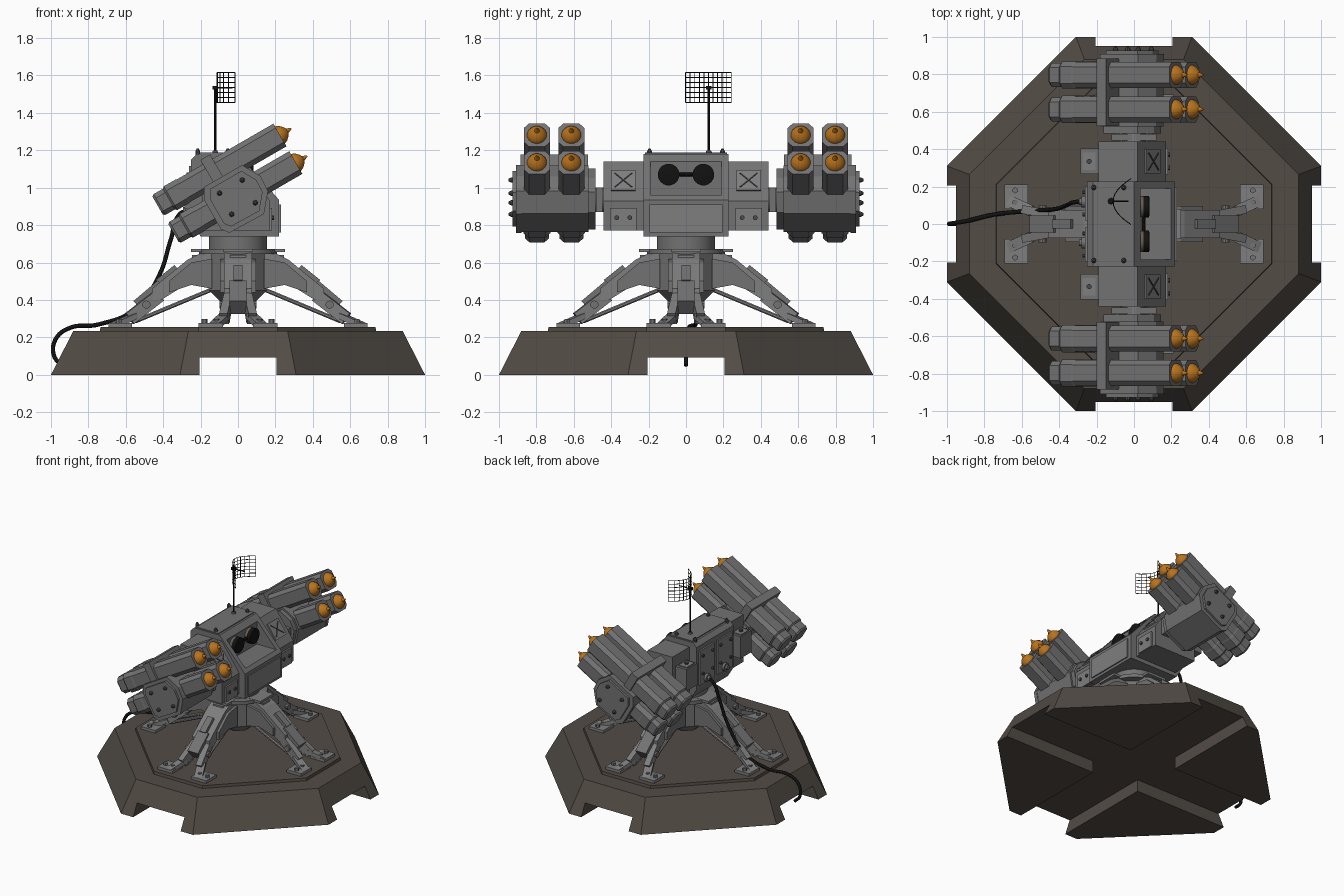
import bpy, bmesh, math
from mathutils import Matrix, Vector

if "Cube" in bpy.data.objects:
    bpy.data.objects.remove(bpy.data.objects["Cube"])

I = Matrix.Identity(4)

def material(name, rgb):
    m = bpy.data.materials.new(name)
    m.diffuse_color = (*rgb, 1)
    m.use_nodes = True
    m.node_tree.nodes["Principled BSDF"].inputs["Base Color"].default_value = m.diffuse_color
    return m

GREY = material("body grey", (.17, .17, .172))
LIGHT = material("light grey", (.21, .21, .213))
DARK = material("bolt grey", (.07, .07, .072))
BROWN = material("base brown", (.085, .072, .060))
BARREL = material("barrel brown", (.13, .105, .085))
ORANGE = material("orange", (.48, .17, .012))
BLACK = material("black", (.006, .006, .006))

def finish(name, bm, mat, M=I):
    bmesh.ops.transform(bm, matrix=M, verts=bm.verts)
    bmesh.ops.recalc_face_normals(bm, faces=bm.faces)
    me = bpy.data.meshes.new(name)
    bm.to_mesh(me)
    bm.free()
    me.materials.append(mat)
    ob = bpy.data.objects.new(name, me)
    bpy.context.collection.objects.link(ob)
    return ob

def loft(name, rings, mat, M=I):
    bm = bmesh.new()
    rows = [[bm.verts.new(p) for p in r] for r in rings]
    n = len(rows[0])
    for a, b in zip(rows, rows[1:]):
        for i in range(n):
            bm.faces.new((a[i], a[(i + 1) % n], b[(i + 1) % n], b[i]))
    bm.faces.new(rows[0])
    bm.faces.new(rows[-1])
    return finish(name, bm, mat, M)

def prism(name, pts, y0, y1, mat, M=I):
    return loft(name, [[(x, y, z) for x, z in pts] for y in (y0, y1)], mat, M)

def box(name, c, s, mat, M=I):
    bm = bmesh.new()
    bmesh.ops.create_cube(bm, size=1, matrix=Matrix.Translation(c) @ Matrix.Diagonal((*s, 1)))
    return finish(name, bm, mat, M)

def lathe(name, p0, direction, prof, mat, n=16, M=I):
    # prof: (distance along direction, radius)
    q = Vector(direction).to_track_quat('Z', 'Y')
    ring = lambda h, r: [Vector(p0) + q @ Vector((r * math.cos(t), r * math.sin(t), h))
                         for t in [(i + .5) * math.tau / n for i in range(n)]]
    ob = loft(name, [ring(h, r) for h, r in prof], mat, M)
    if n > 8:
        ob.data.shade_smooth()
        ob.data.set_sharp_from_angle(angle=math.radians(35))
    return ob

def rod(name, a, b, r, mat, n=12, M=I):
    d = Vector(b) - Vector(a)
    return lathe(name, a, d, [(0, r), (d.length, r)], mat, n, M)

def beam(name, a, b, w, h, mat, M=I):
    a, b = Vector(a), Vector(b)
    R = (b - a).to_track_quat('X', 'Z').to_matrix().to_4x4()
    return box(name, (0, 0, 0), ((b - a).length, w, h), mat, M @ Matrix.Translation((a + b) / 2) @ R)

def wires(name, paths, r, mat, smooth=False):
    cu = bpy.data.curves.new(name, 'CURVE')
    cu.dimensions = '3D'
    cu.bevel_depth, cu.bevel_resolution, cu.use_fill_caps = r, (2 if smooth else 0), True
    for pts in paths:
        s = cu.splines.new('BEZIER' if smooth else 'POLY')
        P = s.bezier_points if smooth else s.points
        P.add(len(pts) - 1)
        for q, p in zip(P, pts):
            if smooth:
                q.co, q.handle_left_type, q.handle_right_type = p, 'AUTO', 'AUTO'
            else:
                q.co = (*p, 1)
    cu.materials.append(mat)
    ob = bpy.data.objects.new(name, cu)
    bpy.context.collection.objects.link(ob)
    bpy.ops.object.select_all(action='DESELECT')
    ob.select_set(True)
    bpy.context.view_layer.objects.active = ob
    bpy.ops.object.convert(target='MESH')

def cut(ob, cutter):
    bpy.context.view_layer.objects.active = ob
    m = ob.modifiers.new("cut", 'BOOLEAN')
    m.operation, m.object, m.solver = 'DIFFERENCE', cutter, 'EXACT'
    bpy.ops.object.modifier_apply(modifier="cut")
    bpy.data.objects.remove(cutter)

# Octagonal base with cross channels underneath, and deck plate
def octagon(a, b, z):
    return [(a, -b, z), (a, b, z), (b, a, z), (-b, a, z), (-a, b, z), (-a, -b, z), (-b, -a, z), (b, -a, z)]

base = loft("base", [octagon(1, .31, 0), octagon(.88, .265, .235)], BROWN)
cut(base, box("channel_cutter_x", (0, 0, 0), (3, .41, .185), BROWN))
cut(base, box("channel_cutter_y", (0, 0, 0), (.41, 3, .185), BROWN))
loft("deck_plate", [octagon(.74, .21, .23), octagon(.735, .21, .256)], BROWN)

# Pedestal hub and turntable
lathe("hub", (0, 0, 0), (0, 0, 1), [(.39, .1), (.45, .165), (.65, .165)], GREY, 8)
lathe("hub_flange", (0, 0, 0), (0, 0, 1), [(.645, .21), (.672, .21)], GREY, 24)
lathe("turntable", (0, 0, 0), (0, 0, 1), [(.67, .155), (.745, .155)], GREY, 32)

# Four folding legs
for k in range(4):
    M = Matrix.Rotation(k * math.pi / 2, 4, 'Z')
    box("leg_cap", (.18, 0, .664), (.14, .16, .018), LIGHT, M)
    prism("leg_upper", [(.13, .65), (.2, .65), (.27, .615), (.46, .46), (.46, .40), (.41, .40), (.25, .5), (.13, .48)],
          -.075, .075, LIGHT, M)
    for s in (-1, 1):
        prism("leg_side_plate", [(.14, .62), (.25, .60), (.37, .5), (.37, .44), (.25, .48), (.14, .46)],
              s * .07, s * .095, GREY, M)
        beam("leg_prong", (.42, s * .045, .425), (.58, s * .075, .30), .045, .07, LIGHT, M)
        beam("leg_toe", (.55, s * .07, .315), (.67, s * .125, .262), .06, .03, LIGHT, M)
        rod("leg_strut", (.13, s * .03, .46), (.55, s * .055, .285), .012, LIGHT, 8, M)
        box("foot_plate", (.63, s * .145, .266), (.125, .13, .022), LIGHT, M)
        for dy in (.115, .18):
            rod("foot_bolt", (.635, s * dy, .27), (.635, s * dy, .297), .016, GREY, 6, M)
    beam("leg_knee", (.40, 0, .47), (.53, 0, .36), .09, .09, GREY, M)
    beam("leg_latch", (.33, 0, .575), (.43, 0, .495), .05, .03, GREY, M)
    box("leg_root_block", (.195, 0, .58), (.1, .085, .12), LIGHT, M)
    rod("knee_pin", (.49, -.1, .375), (.49, .1, .375), .022, GREY, 10, M)

# Turret head with sight recess
head = prism("head", [(-.2, .74), (.22, .74), (.22, .935), (0, 1.18), (-.22, 1.18), (-.25, 1.15), (-.25, .82)],
             -.228, .228, GREY)
cut(head, box("recess_cutter", (.23, 0, 1.05), (.4, .38, .18), GREY))
box("head_front_panel", (.222, 0, .835), (.014, .39, .15), LIGHT)
box("head_roof_plate", (-.11, 0, 1.182), (.19, .44, .01), GREY)
for x in (-.215, -.055):
    for y in (-.195, .195):
        lathe("roof_bolt", (x, y, 1.175), (0, 0, 1), [(0, .014), (.02, .014), (.035, .006)], DARK, 8)

# Twin sight lenses
for y in (-.093, .093):
    lathe("sight_barrel", (0, y, 1.07), (1, 0, 0), [(0, .057), (.05, .057)], BARREL, 20)
    lathe("sight_lens", (.05, y, 1.07), (1, 0, 0), [(0, .058), (.03, .058), (.034, .04)], BLACK, 20)
rod("sight_bar", (.05, -.06, 1.07), (.05, .06, 1.07), .012, BLACK, 8)

# Rear panels, connectors and bolts
for y in (-.11, .11):
    box("rear_panel", (-.254, y, .98), (.016, .18, .27), LIGHT)
    lathe("rear_connector", (-.255, y + .01, .88), (-1, 0, 0), [(0, .032), (.025, .032), (.025, .018), (.04, .018)], GREY, 12)
    for z in (.93, 1.07):
        for dy in (-.06, .06):
            rod("rear_bolt", (-.26, y + dy, z), (-.275, y + dy, z), .011, DARK, 8)

# Launcher pods, tilted 30 degrees; local x runs along the tubes
T = Matrix.Rotation(math.radians(-30), 4, 'Y')
HEX = [(.31, .72), (.34, .68), (.55, .675), (.63, .77), (.635, .86), (.58, .96), (.345, .96), (.31, .9)]

def scaled(pts, f):
    cx, cz = .472, .82
    return [(cx + (x - cx) * f, cz + (z - cz) * f) for x, z in pts]

def tube_ring(u, y, n, h):
    c = h * .62
    return [(u, y + a, n + b) for a, b in
            ((h, -c), (h, c), (c, h), (-c, h), (-h, c), (-h, -c), (-c, -h), (c, -h))]

for s in (-1, 1):
    # side wing of the head
    prism("wing", [(-.19, .77), (.17, .77), (.17, .93), (.02, 1.14), (-.19, 1.14)], s * .22, s * .44, GREY)
    S = Matrix.Translation((.095, s * .335, 1.035)) @ Matrix.Rotation(math.radians(54.5), 4, 'Y')
    box("wing_hatch", (0, 0, .003), (.13, .13, .014), LIGHT, S)
    for a in (-45, 45):
        box("hatch_rib", (0, 0, .012), (.13, .006, .006), DARK, S @ Matrix.Rotation(math.radians(a), 4, 'Z'))
    box("wing_front_panel", (.173, s * .335, .832), (.02, .14, .12), LIGHT)
    for dy in (-.035, .035):
        rod("panel_bolt", (.18, s * .335 + dy, .84), (.192, s * .335 + dy, .84), .013, DARK, 8)
    # rear box on the wing
    box("wing_rear_box", (-.235, s * .335, .97), (.1, .135, .17), GREY)
    box("rear_box_lid", (-.24, s * .335, 1.056), (.07, .095, .012), LIGHT)
    rod("rear_box_bolt", (-.24, s * .335, 1.06), (-.24, s * .335, 1.075), .014, DARK, 8)
    # trunnion
    box("trunnion_flange", (0, s * .465, .935), (.24, .035, .13), GREY)
    rod("trunnion", (0, s * .43, .935), (0, s * .53, .935), .066, LIGHT, 20)
    # cradle
    prism("cradle", scaled(HEX, .98), s * .52, s * .885, GREY, T)
    prism("cradle_inner_plate", scaled(HEX, .9), s * .485, s * .53, GREY, T)
    prism("cradle_outer_plate", HEX, s * .88, s * .91, GREY, T)
    prism("cradle_cover", scaled(HEX, .82), s * .9, s * .927, GREY, T)
    for u, n in ((.40, .89), (.54, .89), (.40, .76), (.54, .75)):
        lathe("cradle_bolt", (u, s * .92, n), (0, s, 0), [(0, .014), (.015, .014), (.03, .006)], DARK, 8, T)
    box("clamp_band", (.43, s * .705, .92), (.06, .36, .35), GREY, T)
    # tubes with nose cones
    for y in (.613, .797):
        for n in (.828, .998):
            prof = [(.08, .055), (.092, .064), (.15, .064), (.16, .073), (.23, .073), (.24, .07), (.835, .07)]
            loft("launch_tube", [tube_ring(u, s * y, n, h) for u, h in prof], GREY, T)
            lathe("nose_cone", (.82, s * y, n), (1, 0, 0),
                  [(0, .053), (.018, .053), (.035, .045), (.052, .028), (.06, .014), (.085, .004)], ORANGE, 16, T)

# Antenna mast with curved mesh dish
AX, AY = -.122, .122
rod("mast", (AX, AY, 1.17), (AX, AY, 1.54), .007, BLACK, 8)
lathe("mast_foot", (AX, AY, 1.18), (0, 0, 1), [(0, .02), (.02, .012)], DARK, 10)
box("mast_head", (AX, AY, 1.535), (.03, .03, .02), BLACK)
rod("dish_feed", (AX, AY, 1.535), (-.03, AY, 1.535), .004, BLACK, 6)
dish = lambda t, z: (-.112 + .095 * t * t, .12 + .122 * t, z)
ts = [i / 6 - 1 for i in range(13)]
zs = [1.455 + .16 * i / 6 for i in range(7)]
wires("dish_mesh", [[dish(t, z) for t in ts] for z in zs] +
      [[dish(i / 5 - 1, z) for z in (zs[0], zs[-1])] for i in range(11)], .0024, BLACK)

# Power cable from the head down into the base channel
wires("cable", [[(-.26, .12, .88), (-.31, .118, .86), (-.36, .1, .72), (-.42, .08, .535), (-.55, .07, .35),
                 (-.75, .05, .268), (-.9, .015, .25), (-.975, .003, .19), (-.983, 0, .1), (-.94, 0, .05)]],
      .0115, BLACK, True)
